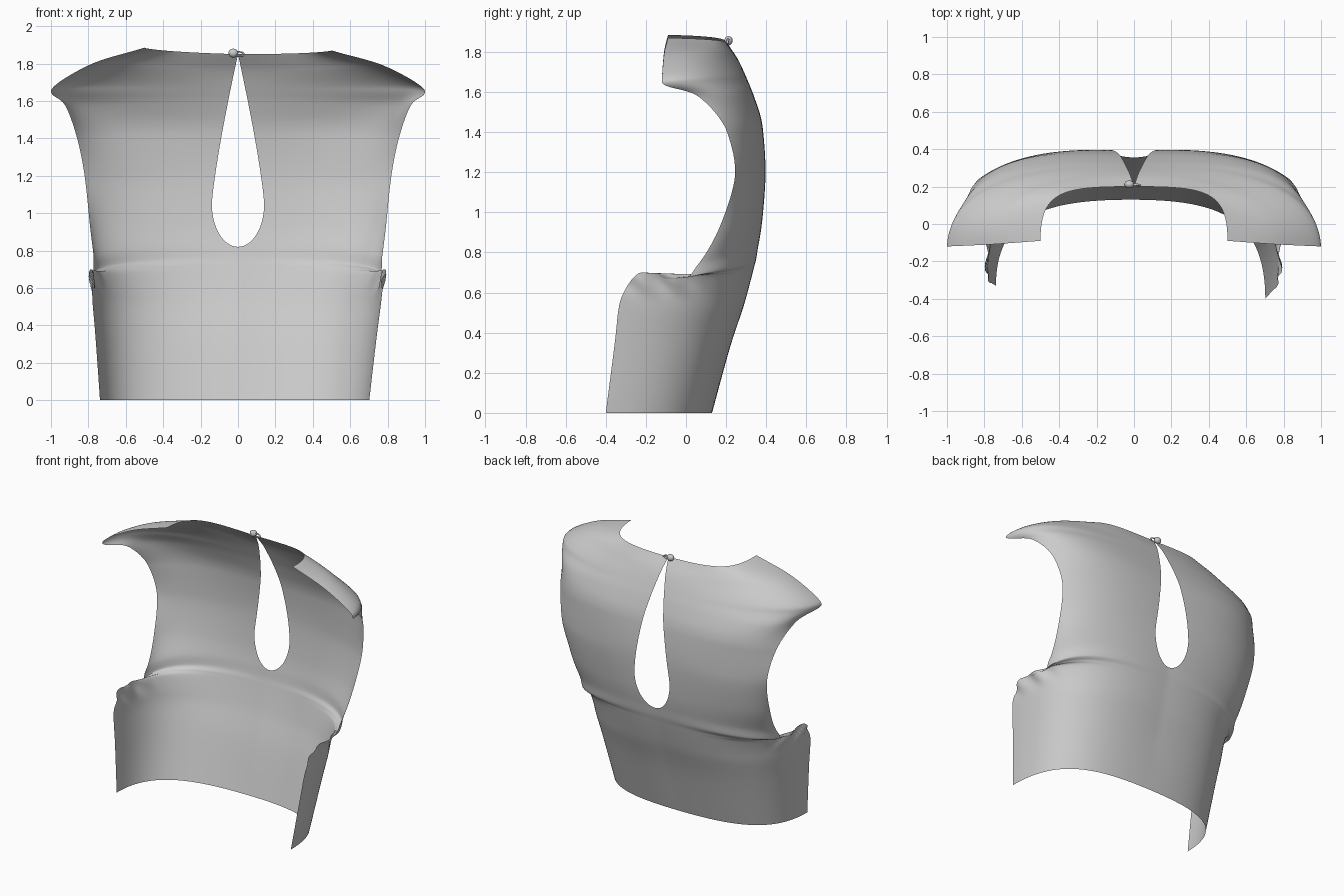
import bpy, bmesh, math
from mathutils import Vector

if "Cube" in bpy.data.objects:
    bpy.data.objects.remove(bpy.data.objects["Cube"])

# Cross-section rows from hem to neckline (right half), each a cubic curve:
# centre y, centre z, first handle x, second handle xyz, side edge xyz
ROWS = [
    (.13, 0, .45, .72, .05, 0, .72, -.40, 0),
    (.225, .35, .48, .77, .13, .35, .752, -.355, .35),
    (.29, .55, .50, .80, .17, .55, .772, -.33, .55),
    (.325, .68, .50, .80, .20, .68, .785, -.22, .70),
    (.335, .72, .50, .79, .20, .70, .775, -.10, .67),
    (.345, .76, .48, .77, .24, .72, .77, 0, .675),
    (.355, .82, .45, .75, .26, .80, .77, .06, .74),
    (.375, .95, .42, .73, .31, .94, .79, .165, .92),
    (.39, 1.2, .40, .65, .37, 1.2, .82, .245, 1.2),
    (.375, 1.42, .42, .70, .37, 1.42, .86, .205, 1.40),
    (.335, 1.58, .48, .88, .31, 1.58, .93, .05, 1.585),
    (.305, 1.66, .50, .98, .24, 1.68, 1.0, -.12, 1.65),
    (.26, 1.76, .42, .80, .16, 1.81, .78, -.11, 1.785),
    (.20, 1.85, .38, .50, .18, 1.865, .50, -.09, 1.87),
]
SUB, COLS = 12, 44


def row_at(i, f):
    """Overshoot-free cubic interpolation between row i and i + 1."""
    n = len(ROWS)

    def slope(j, c):
        if j in (0, n - 1):
            a = min(j, n - 2)
            return ROWS[a + 1][c] - ROWS[a][c]
        d0, d1 = ROWS[j][c] - ROWS[j-1][c], ROWS[j+1][c] - ROWS[j][c]
        return 2 * d0 * d1 / (d0 + d1) if d0 * d1 > 0 else 0

    out = []
    for c in range(9):
        a, b = ROWS[i][c], ROWS[i + 1][c]
        m0, m1 = slope(i, c), slope(i + 1, c)
        f2, f3 = f * f, f ** 3
        out.append(a * (2*f3 - 3*f2 + 1) + m0 * (f3 - 2*f2 + f)
                   + b * (3*f2 - 2*f3) + m1 * (f3 - f2))
    return out


def keyhole(z):
    """Half width of the teardrop opening at height z."""
    if z <= .82:
        return 0
    if z < 1.05:
        return .14 * math.sqrt(max(0, 1 - ((1.05 - z) / .23) ** 2))
    return .14 * max(0, 1 - ((z - 1.05) / .8) ** 1.25)


def section(row, side):
    yb, zc, hx, x2, y2, z2, x3, y3, z3 = row
    if side < 0:                                  # left side edge is shorter
        y3 += .07 * max(0, 1 - zc / .8)
    bulge = .025 * min(1, max(0, (1.8 - zc) / .3)) * min(1, zc / .5)
    p = [Vector((0, yb, zc)), Vector((hx, yb + bulge, zc)),
         Vector((x2, y2, z2)), Vector((x3, y3, z3))]

    def at(s):
        r = 1 - s
        return p[0]*r**3 + p[1]*3*r*r*s + p[2]*3*r*s*s + p[3]*s**3

    lo, hi, k = 0, .6, keyhole(zc)
    for _ in range(30):                           # start at the opening's edge
        mid = (lo + hi) / 2
        lo, hi = (mid, hi) if at(mid).x < k else (lo, mid)
    s0 = lo if k > 0 else 0
    pts = []
    for j in range(COLS + 1):
        v = at(s0 + (1 - s0) * j / COLS)
        # small underarm puckers
        w = math.exp(-((v.z - .66) / .06) ** 2) * min(1, max(0, (.1 - v.y) / .15))
        v.x += .013 * w * math.sin(v.y * 38 + v.z * 25)
        # slight lean of the worn fabric
        v.x = v.x * side - .018 * max(0, 1 - v.z / .8)
        if side < 0:
            v.z += .015 * max(0, (v.z - 1.6) / .27) * min(1, abs(v.x) / .5)
        pts.append(v)
    return pts


# Garment back panel
rows = []
for i in range(len(ROWS) - 1):
    for k in range(SUB):
        f = k / SUB
        rows.append(row_at(i, f * f if i == 6 else f))
rows.append(list(ROWS[-1]))

bm = bmesh.new()
for side in (1, -1):
    grid = [[bm.verts.new(v) for v in section(r, side)] for r in rows]
    for a, b in zip(grid, grid[1:]):
        for j in range(COLS):
            q = [a[j], b[j], b[j + 1], a[j + 1]]
            bm.faces.new(q if side > 0 else q[::-1])
bmesh.ops.remove_doubles(bm, verts=bm.verts, dist=.0004)
bmesh.ops.recalc_face_normals(bm, faces=bm.faces)
# outward means the centre back faces +y
bm.faces.ensure_lookup_table()
back = min(bm.faces, key=lambda fc: (fc.calc_center_median() - Vector((0, .25, .4))).length)
if back.normal.y < 0:
    bmesh.ops.reverse_faces(bm, faces=bm.faces)
mesh = bpy.data.meshes.new("back_panel")
bm.to_mesh(mesh)
bm.free()
panel = bpy.data.objects.new("back_panel", mesh)
bpy.context.collection.objects.link(panel)
for poly in mesh.polygons:
    poly.use_smooth = True

# Neck button and its fastening loop
bpy.ops.mesh.primitive_uv_sphere_add(segments=24, ring_count=12, radius=.026,
                                     location=(-.025, .212, 1.856))
button = bpy.context.object
button.name = "neck_button"
button.scale = (1, .8, .9)
bpy.ops.object.shade_smooth()
bpy.ops.mesh.primitive_torus_add(major_radius=.022, minor_radius=.006,
                                 major_segments=24, minor_segments=8,
                                 location=(.003, .207, 1.85),
                                 rotation=(math.radians(75), 0, 0))
loop = bpy.context.object
loop.name = "button_loop"
loop.scale = (1.2, .6, 1)
bpy.ops.object.shade_smooth()
